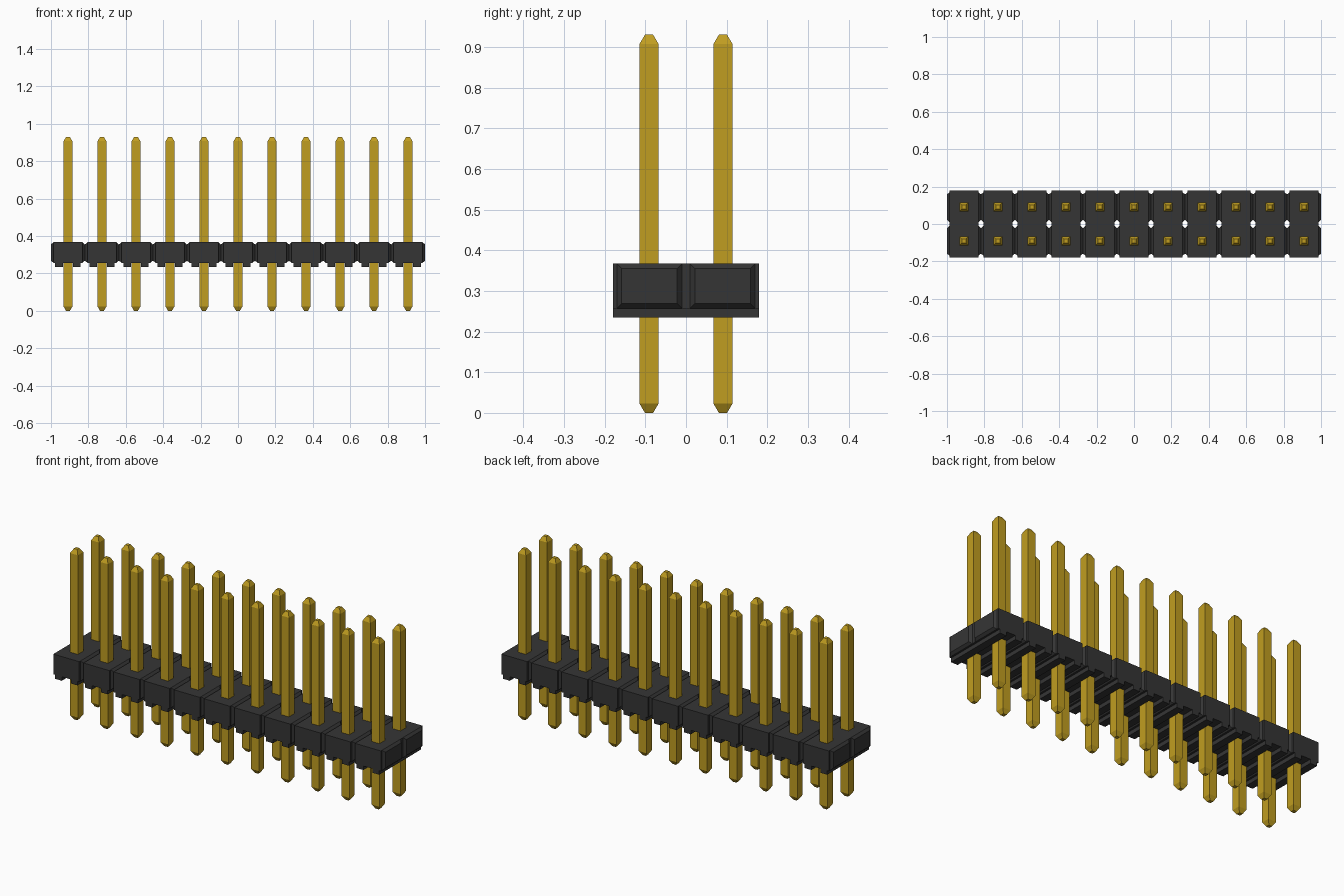
import bpy, bmesh

COLUMNS = 11
PITCH = 2 / COLUMNS
DEPTH = 0.18            # half depth of the housing
CORE = 0.078            # half width of one housing segment
BOTTOM, LEDGE, TOP = 0.235, 0.257, 0.367


def material(name, colour):
    mat = bpy.data.materials.new(name)
    mat.use_nodes = True
    mat.diffuse_color = colour
    mat.node_tree.nodes["Principled BSDF"].inputs["Base Color"].default_value = colour
    return mat


def loft(bm, rings):
    """Join equal rings of points into a closed solid."""
    loops = [[bm.verts.new(p) for p in ring] for ring in rings]
    for a, b in zip(loops, loops[1:]):
        for i in range(len(a)):
            j = (i + 1) % len(a)
            bm.faces.new((a[i], a[j], b[j], b[i]))
    bm.faces.new(loops[0][::-1])
    bm.faces.new(loops[-1])


def finish(bm, name, mat):
    bmesh.ops.recalc_face_normals(bm, faces=bm.faces)
    mesh = bpy.data.meshes.new(name)
    bm.to_mesh(mesh)
    bm.free()
    mesh.materials.append(mat)
    obj = bpy.data.objects.new(name, mesh)
    bpy.context.collection.objects.link(obj)
    return obj


def place_copy(source, name, x, y=0):
    obj = source.copy()
    obj.name = name
    obj.location = (x, y, 0)
    bpy.context.collection.objects.link(obj)


def square(half, z):
    return [(sx * half, sy * half, z) for sx, sy in ((-1, -1), (1, -1), (1, 1), (-1, 1))]


if "Cube" in bpy.data.objects:
    bpy.data.objects.remove(bpy.data.objects["Cube"])

black = material("black plastic", (0.036, 0.036, 0.036, 1))
gold = material("gold metal", (0.53, 0.34, 0.015, 1))

# Housing segment: front profile with two feet, extruded front to back
bm = bmesh.new()
half_profile = [(0.027, LEDGE), (0.027, BOTTOM), (0.068, BOTTOM),
                (0.068, LEDGE), (CORE, LEDGE), (CORE, TOP)]
profile = half_profile + [(-x, z) for x, z in reversed(half_profile)]
loft(bm, [[(x, y, z) for x, z in profile] for y in (-DEPTH, DEPTH)])

# Bevelled pads on both sides, one beside each pin
for side in (-1, 1):
    for row in (-1, 1):
        rings = []
        for x, y0, y1, z0, z1 in ((CORE, 0.01, 0.17, LEDGE, TOP),
                                  (PITCH / 2, 0.022, 0.158, LEDGE + 0.012, TOP - 0.012)):
            rings.append([(side * x, row * y, z)
                          for y, z in ((y0, z0), (y1, z0), (y1, z1), (y0, z1))])
        loft(bm, rings)
segment = finish(bm, "housing_segment", black)

# Square pin with tapered ends
bm = bmesh.new()
loft(bm, [square(h, z) for h, z in ((0.01, 0), (0.0235, 0.023), (0.0235, 0.907), (0.01, 0.93))])
pin = finish(bm, "pin", gold)

# Repeat along the strip
for i in range(COLUMNS):
    x = (i - (COLUMNS - 1) / 2) * PITCH
    place_copy(segment, f"housing_segment_{i + 1}", x)
    for row, y in (("front", -PITCH / 2), ("back", PITCH / 2)):
        place_copy(pin, f"{row}_pin_{i + 1}", x, y)

bpy.data.objects.remove(segment)
bpy.data.objects.remove(pin)
